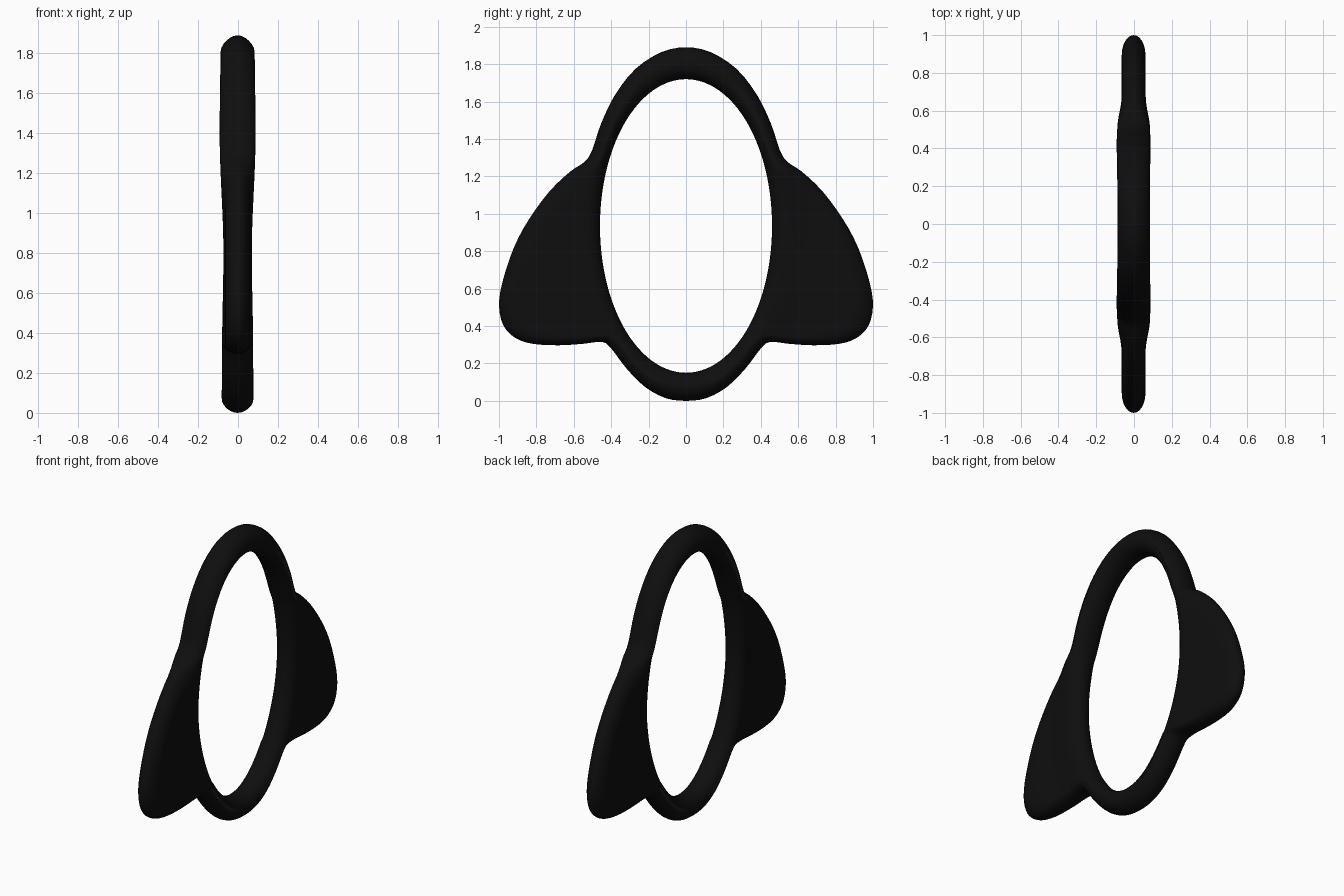
import bpy, bmesh, math
from mathutils import Vector

if "Cube" in bpy.data.objects:
    bpy.data.objects.remove(bpy.data.objects["Cube"])

black = bpy.data.materials.new("matte black")
black.diffuse_color = (0.0045, 0.0045, 0.0045, 1)
black.use_nodes = True
black.node_tree.nodes["Principled BSDF"].inputs["Base Color"].default_value = black.diffuse_color

# Half outline from top to bottom: outer y, outer z, matching angle on the inner ellipse
RIM = [
    (0, 1.89, 0), (.13, 1.865, 12.5), (.27, 1.775, 27), (.38, 1.635, 40.5),
    (.455, 1.48, 51), (.50, 1.345, 60.5), (.54, 1.28, 65.5), (.62, 1.225, 71),
    (.73, 1.12, 79), (.84, .97, 88), (.92, .82, 96), (.98, .64, 105),
    (1.0, .51, 111), (.975, .40, 117), (.91, .335, 122), (.82, .305, 126),
    (.68, .297, 129.5), (.55, .305, 133), (.45, .315, 136), (.40, .28, 139.5),
    (.32, .175, 150), (.22, .075, 159), (.11, .015, 169.5), (0, 0, 180),
]
# Half thickness of the ring by height
THICK = [(0, .08), (.3, .078), (.8, .071), (1.4, .09), (1.9, .085)]
STEPS = 3       # spline steps per outline point
ARC = 6         # steps in each rounded edge
FLAT = 6        # steps across the flat middle


def catmull(a, b, c, d, t):
    return 0.5 * (2 * b + (c - a) * t + (2 * a - 5 * b + 4 * c - d) * t * t
                  + (3 * b - a - 3 * c + d) * t ** 3)


def ring_thickness(z):
    for (z0, h0), (z1, h1) in zip(THICK, THICK[1:]):
        if z <= z1:
            t = max(0, (z - z0) / (z1 - z0))
            return h0 + (h1 - h0) * t * t * (3 - 2 * t)
    return THICK[-1][1]


def half_path():
    pts = [Vector(p) for p in RIM]
    flip = lambda p, turn: Vector((-p.x, p.y, turn - p.z))
    pts = [flip(pts[1], 0)] + pts + [flip(pts[-2], 360)]
    path = []
    for i in range(1, len(pts) - 2):
        for k in range(STEPS):
            path.append(catmull(*pts[i - 1:i + 3], k / STEPS))
    return path + [pts[-2]]


def section(p):
    """Rounded slab from the inner opening to the outer edge."""
    a = math.radians(p.z)
    inner = Vector((0, .46 * math.sin(a), .935 + .785 * math.cos(a)))
    outer = Vector((0, p.x, p.y))
    w = (outer - inner).length
    r_in, r_out = min(.075, w / 2), min(.11, w / 2)
    arcs = [math.pi / 2 * k / ARC for k in range(ARC + 1)]
    side = [(r_in * (1 - math.cos(t)), math.sin(t)) for t in arcs]
    side += [(r_in + (w - r_in - r_out) * k / FLAT, 1) for k in range(1, FLAT)]
    side += [(w - r_out * (1 - math.cos(t)), math.sin(t)) for t in reversed(arcs)]
    ring = []
    for sign, row in ((1, side), (-1, side[-2:0:-1])):
        for s, f in row:
            pos = inner.lerp(outer, s / w)
            t = min(1, max(0, (s - .09) / .13))
            h = ring_thickness(pos.z)
            h += (.063 - h) * t * t * (3 - 2 * t)      # fins are thinner than the ring
            ring.append(Vector((sign * h * f - .002, pos.y, pos.z)))
    return ring


# Sweep the section around the whole loop, mirroring the second half
half = [section(p) for p in half_path()]
mirrored = [[Vector((v.x, -v.y, v.z)) for v in s] for s in half[-2:0:-1]]
bm = bmesh.new()
loops = [[bm.verts.new(v) for v in s] for s in half + mirrored]
for i, a in enumerate(loops):
    b = loops[(i + 1) % len(loops)]
    n = len(a)
    for j in range(n):
        bm.faces.new((a[j], a[(j + 1) % n], b[(j + 1) % n], b[j]))
bmesh.ops.recalc_face_normals(bm, faces=bm.faces)
for f in bm.faces:
    f.smooth = True

mesh = bpy.data.meshes.new("oval_ring_with_fins")
bm.to_mesh(mesh)
bm.free()
mesh.materials.append(black)
body = bpy.data.objects.new("oval_ring_with_fins", mesh)
bpy.context.collection.objects.link(body)
